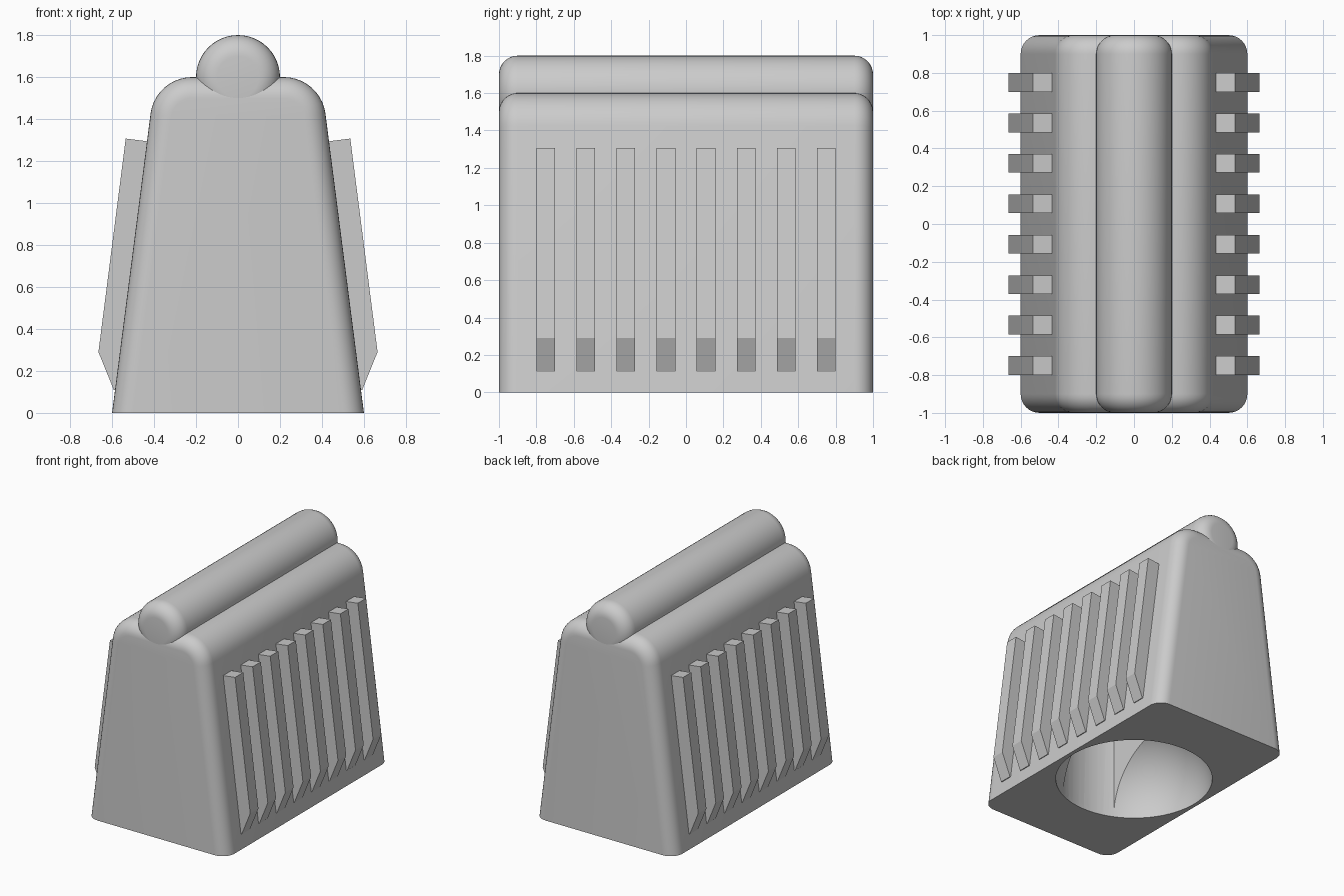
import bpy, bmesh, math
from mathutils import Vector

if "Cube" in bpy.data.objects:
    bpy.data.objects.remove(bpy.data.objects["Cube"], do_unlink=True)

grey = bpy.data.materials.new("light_grey")
grey.use_nodes = True
grey.diffuse_color = (0.6, 0.6, 0.6, 1)
grey.node_tree.nodes["Principled BSDF"].inputs["Base Color"].default_value = (0.6, 0.6, 0.6, 1)


def activate(obj):
    bpy.ops.object.select_all(action='DESELECT')
    obj.select_set(True)
    bpy.context.view_layer.objects.active = obj


def prism(name, points, depth, fillet=0.0, skip_bottom=False):
    """Extrude a closed polygon of 3D points along depth and round its end edges."""
    bm = bmesh.new()
    face = bm.faces.new([bm.verts.new(p) for p in points])
    axis = Vector(depth).normalized()
    ext = bmesh.ops.extrude_face_region(bm, geom=[face])
    moved = [g for g in ext["geom"] if isinstance(g, bmesh.types.BMVert)]
    bmesh.ops.translate(bm, vec=depth, verts=moved)
    bmesh.ops.recalc_face_normals(bm, faces=bm.faces)
    if fillet:
        rims = []
        for e in bm.edges:
            along = abs((e.verts[0].co - e.verts[1].co).normalized().dot(axis)) > 0.9
            on_floor = all(v.co.z < 0.001 for v in e.verts)
            if not along and not (skip_bottom and on_floor):
                rims.append(e)
        bmesh.ops.bevel(bm, geom=rims, offset=fillet, segments=8, profile=0.5, affect='EDGES')
    mesh = bpy.data.meshes.new(name)
    bm.to_mesh(mesh)
    bm.free()
    mesh.materials.append(grey)
    obj = bpy.data.objects.new(name, mesh)
    bpy.context.collection.objects.link(obj)
    return obj


def smooth(obj):
    activate(obj)
    bpy.ops.object.shade_smooth_by_angle(angle=math.radians(30))


def carve(obj, cutter):
    mod = obj.modifiers.new("carve", 'BOOLEAN')
    mod.operation = 'DIFFERENCE'
    mod.solver = 'EXACT'
    mod.object = cutter
    activate(obj)
    bpy.ops.object.modifier_apply(modifier=mod.name)
    bpy.data.objects.remove(cutter, do_unlink=True)


# Tapered housing with rounded shoulders
base, height, shoulder = 0.6, 1.6, 0.2
lean = math.atan(0.18 / 1.4)
centre_z = height - shoulder
centre_x = base - centre_z * math.tan(lean) - shoulder / math.cos(lean)
half = [(base, 0)]
for i in range(11):
    a = lean + (math.pi / 2 - lean) * i / 10
    half.append((centre_x + shoulder * math.cos(a), centre_z + shoulder * math.sin(a)))
outline = half + [(-x, z) for x, z in reversed(half)]
body = prism("housing", [(x, -1, z) for x, z in outline], (0, 2, 0), 0.1, True)

# Domed socket in the underside
radius = 0.57
bpy.ops.mesh.primitive_uv_sphere_add(segments=64, ring_count=32, radius=radius)
dome = bpy.context.object
dome.name = "dome_cutter"
dome.hide_render = True
dome.data.materials.append(grey)
carve(body, dome)

# Deep round-ended slot above the socket
slot_r, slot_w = radius - 0.002, 0.24
spread = math.asin(slot_w / slot_r)
slot = []
for side in (1, -1):
    for i in range(13):
        a = spread * (1 - i / 6)
        slot.append((side * slot_r * math.sin(a), side * slot_r * math.cos(a), -0.1))
slot_cutter = prism("slot_cutter", slot, (0, 0, 1.3))
slot_cutter.hide_render = True
carve(body, slot_cutter)
smooth(body)

# Round bar along the top
ring = [(0.2 * math.cos(math.tau * i / 48), -1, 1.6 + 0.2 * math.sin(math.tau * i / 48))
        for i in range(48)]
smooth(prism("top_bar", ring, (0, 2, 0), 0.1))

# Grip ribs on both flanks
rib = [(0.576, 0.11), (0.592, 0.11), (0.665, 0.29), (0.535, 1.307), (0.425, 1.293)]
for side, label in ((1, "left"), (-1, "right")):
    for i in range(8):
        y = -0.75 + i * 1.5 / 7
        prism(f"{label}_rib_{i + 1}", [(side * x, y - 0.05, z) for x, z in rib], (0, 0.1, 0))
